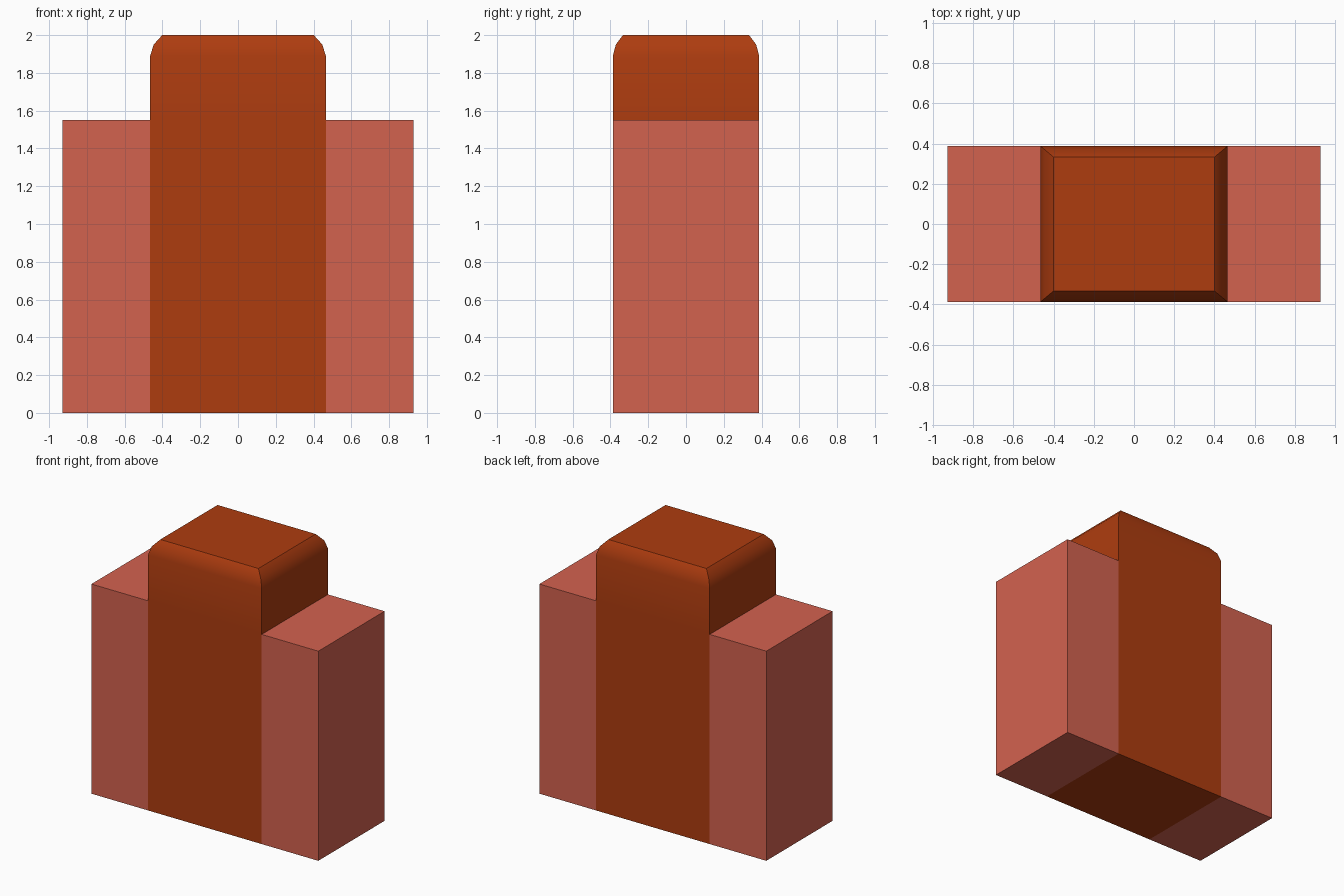
import bpy, bmesh, math

if "Cube" in bpy.data.objects:
    bpy.data.objects.remove(bpy.data.objects["Cube"])


def material(name, color):
    m = bpy.data.materials.new(name)
    m.diffuse_color = (*color, 1)
    m.use_nodes = True
    m.node_tree.nodes["Principled BSDF"].inputs["Base Color"].default_value = m.diffuse_color
    return m


rust = material("rust orange", (0.42, 0.045, 0.0048))
coral = material("coral red", (0.65, 0.122, 0.078))

HX, HY = 0.465, 0.387  # half width and depth of the column


def stack(name, levels, hx, hy, cx, mat):
    """Closed solid from rectangular sections: (height, scale)."""
    bm = bmesh.new()
    rings = [[bm.verts.new((cx + sx * hx * s, sy * hy * s, z))
              for sx, sy in ((-1, -1), (1, -1), (1, 1), (-1, 1))]
             for z, s in levels]
    for a, b in zip(rings, rings[1:]):
        for i in range(4):
            j = (i + 1) % 4
            bm.faces.new((a[i], a[j], b[j], b[i]))
    bm.faces.new(rings[0][::-1])
    bm.faces.new(rings[-1])
    me = bpy.data.meshes.new(name)
    bm.to_mesh(me)
    bm.free()
    me.materials.append(mat)
    ob = bpy.data.objects.new(name, me)
    bpy.context.collection.objects.link(ob)
    return ob


# central column with softened top edge
column = stack("central_column",
               [(0, 1), (1.55, 1), (1.89, 1), (1.95, 0.96), (2.0, 0.863)],
               HX, HY, 0, rust)
bpy.context.view_layer.objects.active = column
column.select_set(True)
bpy.ops.object.shade_smooth_by_angle(angle=math.radians(35))

# lower block on each side
for side, label in ((-1, "left"), (1, "right")):
    stack(label + "_side_block", [(0, 1), (1.55, 1)],
          0.2315, HY, side * 0.6965, coral)
